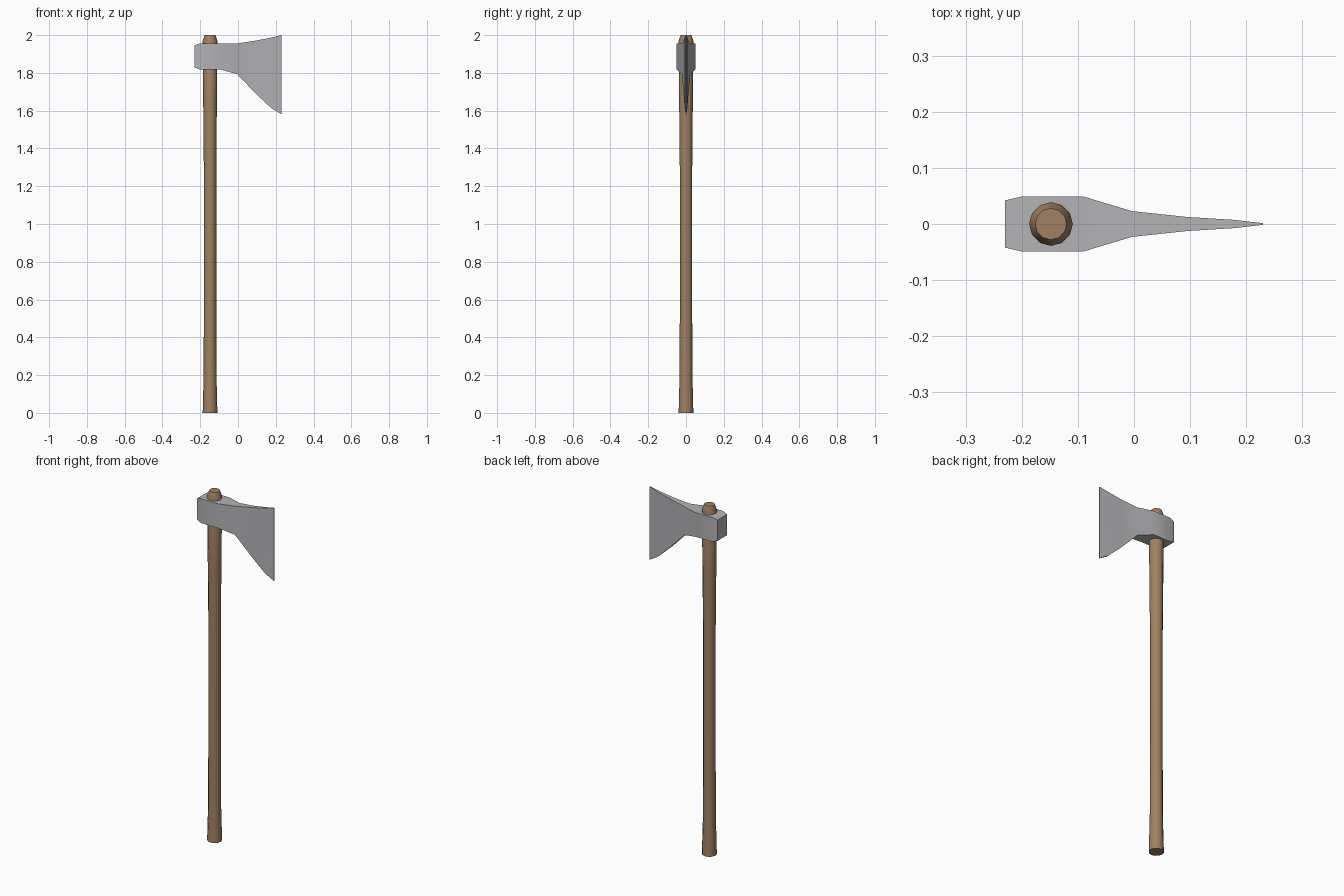
import bpy, bmesh, math

if "Cube" in bpy.data.objects:
    bpy.data.objects.remove(bpy.data.objects["Cube"])


def material(name, rgb):
    m = bpy.data.materials.new(name)
    m.diffuse_color = (*rgb, 1)
    m.use_nodes = True
    m.node_tree.nodes["Principled BSDF"].inputs["Base Color"].default_value = m.diffuse_color
    return m


def loft(name, rings, mat, angle):
    """Skin a list of equal-length vertex rings and cap both ends."""
    bm = bmesh.new()
    loops = [[bm.verts.new(p) for p in ring] for ring in rings]
    n = len(rings[0])
    for a, b in zip(loops, loops[1:]):
        for i in range(n):
            j = (i + 1) % n
            bm.faces.new((a[i], a[j], b[j], b[i]))
    bm.faces.new(loops[0][::-1])
    bm.faces.new(loops[-1])
    bmesh.ops.recalc_face_normals(bm, faces=bm.faces)
    mesh = bpy.data.meshes.new(name)
    bm.to_mesh(mesh)
    bm.free()
    mesh.materials.append(mat)
    ob = bpy.data.objects.new(name, mesh)
    bpy.context.collection.objects.link(ob)
    bpy.ops.object.select_all(action='DESELECT')
    ob.select_set(True)
    bpy.context.view_layer.objects.active = ob
    bpy.ops.object.shade_smooth_by_angle(angle=math.radians(angle))
    return ob


wood = material("wood", (0.35, 0.22, 0.125))
steel = material("steel", (0.45, 0.45, 0.47))

# Handle: turned shaft with flared foot and chamfered top, (z, radius)
SIDES, HX = 12, -0.148
profile = [(0, 0.039), (0.2, 0.034), (0.5, 0.033), (1.3, 0.033),
           (1.62, 0.036), (1.97, 0.039), (2.0, 0.028)]
rings = [[(HX + r * math.cos(2 * math.pi * i / SIDES),
           r * math.sin(2 * math.pi * i / SIDES), z) for i in range(SIDES)]
         for z, r in profile]
loft("handle", rings, wood, 35)

# Axe head: rectangular sections from poll to edge, (x, half width, bottom, top)
sections = [(-0.23, 0.042, 1.828, 1.947), (-0.2, 0.049, 1.817, 1.956),
            (-0.09, 0.049, 1.817, 1.956), (-0.004, 0.023, 1.793, 1.956),
            (0.095, 0.0125, 1.689, 1.971), (0.177, 0.0075, 1.613, 1.987),
            (0.23, 0.0015, 1.581, 2.0)]
rings = [[(x, -w, b), (x, w, b), (x, w, t), (x, -w, t)]
         for x, w, b, t in sections]
loft("axe_head", rings, steel, 35)
